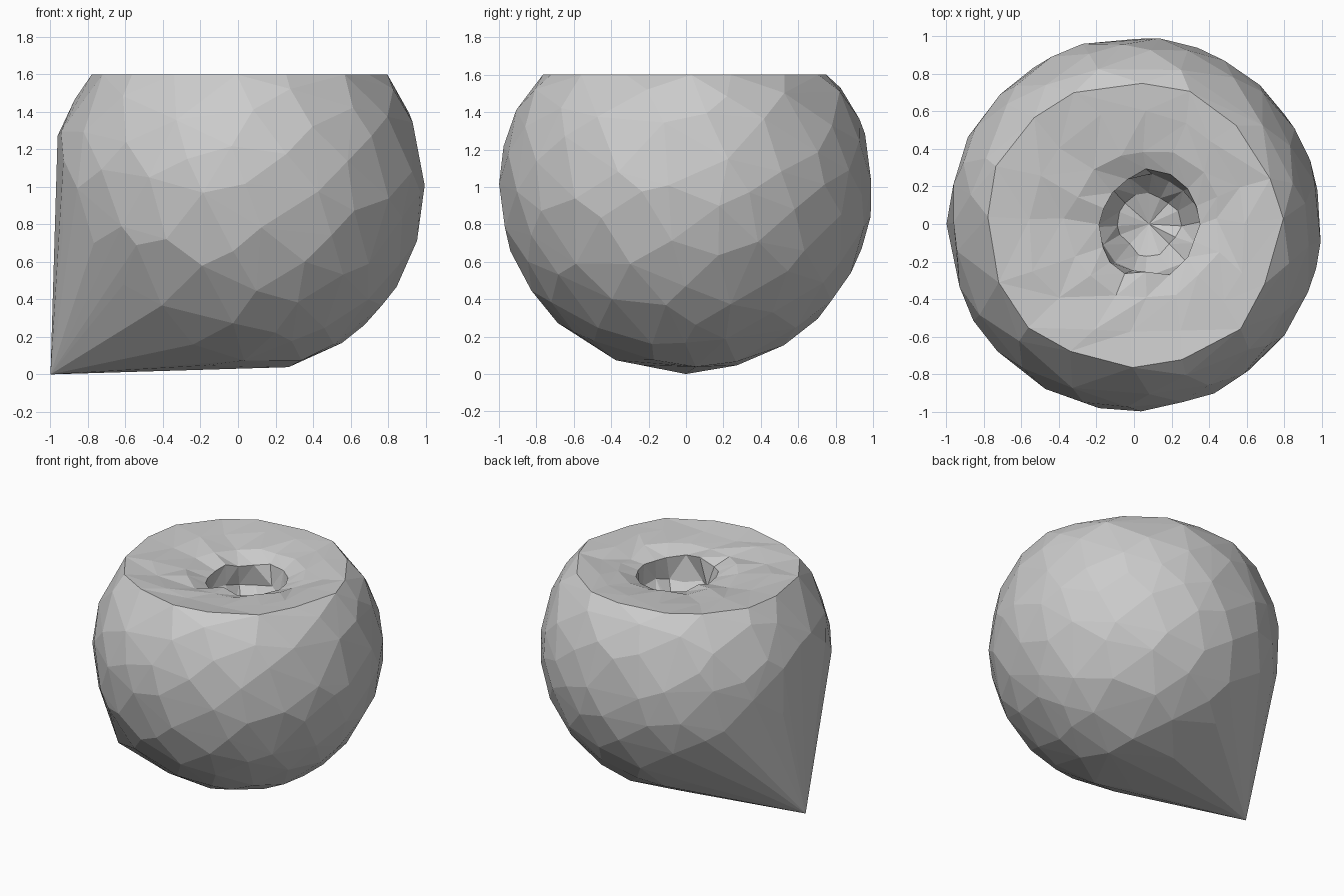
import bpy, bmesh, math, random
from mathutils import Vector

if "Cube" in bpy.data.objects:
    bpy.data.objects.remove(bpy.data.objects["Cube"])

random.seed(4)
CENTRE = Vector((0, 0, 1))
TIP = Vector((-1, 0, 0))
TOP = 1.6
N = 16          # corners in the rim and in the hollow
POINTS = 190    # corners scattered over the full ball

grey = bpy.data.materials.new("stone_grey")
grey.diffuse_color = (0.6, 0.6, 0.6, 1)
grey.use_nodes = True
grey.node_tree.nodes["Principled BSDF"].inputs["Base Color"].default_value = grey.diffuse_color

bm = bmesh.new()


def ring(radius, z, cx=0.0, jitter=0.03, z_jitter=0.0):
    """Uneven loop of corners around the vertical axis."""
    verts = []
    for i in range(N):
        a = 2 * math.pi * (i + random.uniform(-0.2, 0.2)) / N
        r = radius + random.uniform(-jitter, jitter)
        h = z + random.uniform(-z_jitter, z_jitter)
        verts.append(bm.verts.new((cx + r * math.cos(a), r * math.sin(a), h)))
    return verts


def bridge(outer, inner):
    """Triangles between two loops, with alternating diagonals."""
    for i in range(N):
        a, b = outer[i], outer[(i + 1) % N]
        c, d = inner[(i + 1) % N], inner[i]
        tris = ((a, b, c), (a, c, d)) if random.random() < 0.5 else ((a, b, d), (b, c, d))
        for t in tris:
            bm.faces.new(t)


# Faceted ball: corners spread evenly over a sphere, then shaken
cloud = []
for i in range(POINTS):
    z = 1 - 2 * (i + 0.5) / POINTS
    r = math.sqrt(1 - z * z)
    a = i * math.pi * (3 - math.sqrt(5))
    p = Vector((r * math.cos(a), r * math.sin(a), z))
    p += Vector([random.uniform(-0.07, 0.07) for _ in range(3)])
    p.normalize()
    near_bottom = p.z < -0.965
    near_left = p.x < -0.975
    if p.z < TOP - 1 - 0.05 and not near_bottom and not near_left:
        cloud.append(bm.verts.new(CENTRE + p))

# Flat rim on top and the drawn-out point at the lower left
rim = ring(0.775, TOP, jitter=0.025)
tip = bm.verts.new(TIP)
hull = bmesh.ops.convex_hull(bm, input=cloud + rim + [tip])
bmesh.ops.delete(bm, geom=[f for f in bm.faces if all(v.co.z > TOP - 0.001 for v in f.verts)],
                 context='FACES_ONLY')

# Keep only rim corners that the skin really uses, in order
rim_set = [v for v in rim if v.is_valid and v.link_faces]
if len(rim_set) < N:
    rim = [v if v in rim_set else min(rim_set, key=lambda w: (w.co - v.co).length) for v in rim]

# Slightly dished top, round mouth and hollow
loops = [rim,
         ring(0.58, 1.585, 0.02, 0.04, 0.012),
         ring(0.41, 1.565, 0.06, 0.03, 0.02),
         ring(0.28, 1.53, 0.08, 0.025, 0.025),
         ring(0.27, 1.36, 0.08, 0.02, 0.03),
         ring(0.16, 1.23, 0.08, 0.02, 0.02)]
for outer, inner in zip(loops, loops[1:]):
    if len(set(outer)) == N:
        bridge(outer, inner)
    else:
        for i in range(N):
            q = [outer[i], outer[(i + 1) % N], inner[(i + 1) % N], inner[i]]
            bm.faces.new(list(dict.fromkeys(q)))
floor = bm.verts.new((0.08, 0, 1.2))
for i in range(N):
    bm.faces.new((loops[-1][i], loops[-1][(i + 1) % N], floor))

# Clean up loose corners and edges left inside the skin
bmesh.ops.delete(bm, geom=[e for e in bm.edges if not e.link_faces], context='EDGES')
bmesh.ops.delete(bm, geom=[v for v in bm.verts if not v.link_faces], context='VERTS')
bmesh.ops.recalc_face_normals(bm, faces=bm.faces[:])

mesh = bpy.data.meshes.new("pointed_pot")
bm.to_mesh(mesh)
bm.free()
mesh.materials.append(grey)
bpy.context.collection.objects.link(bpy.data.objects.new("pointed_pot", mesh))
